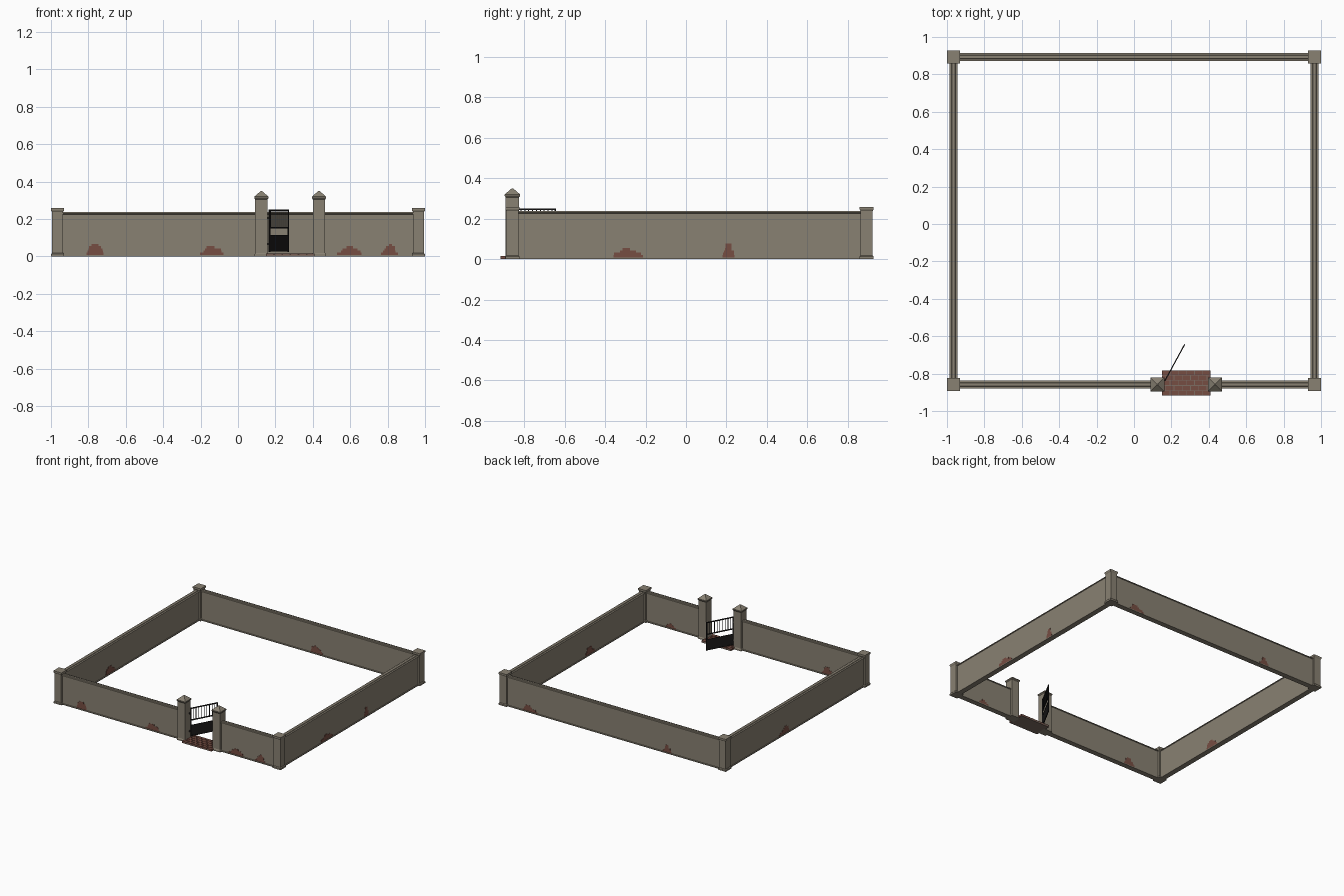
import bpy, bmesh, math, random
from mathutils import Matrix, Vector

if "Cube" in bpy.data.objects:
    bpy.data.objects.remove(bpy.data.objects["Cube"])

random.seed(4)


def material(name, rgb):
    m = bpy.data.materials.new(name)
    m.diffuse_color = (*rgb, 1)
    m.use_nodes = True
    m.node_tree.nodes["Principled BSDF"].inputs["Base Color"].default_value = m.diffuse_color
    return m


STONE = material("stone render", (0.25, 0.22, 0.17))
BRICK = material("red brick", (0.18, 0.075, 0.055))
MORTAR = material("mortar", (0.20, 0.15, 0.12))
IRON = material("black iron", (0.012, 0.011, 0.011))

X, FRONT, BACK = 0.965, -0.858, 0.893      # wall centre lines


def finish(name, bm, mat):
    bmesh.ops.recalc_face_normals(bm, faces=bm.faces)
    me = bpy.data.meshes.new(name)
    bm.to_mesh(me)
    bm.free()
    me.materials.append(mat)
    ob = bpy.data.objects.new(name, me)
    bpy.context.collection.objects.link(ob)
    return ob


def add_box(bm, lo, hi):
    lo, hi = Vector(lo), Vector(hi)
    mat = Matrix.Translation((lo + hi) / 2) @ Matrix.Diagonal((*(hi - lo), 1))
    bmesh.ops.create_cube(bm, size=1, matrix=mat)


def wall(name, a, b):
    """Sweep the plinth, wall and coping section from a to b."""
    half = [(0.021, 0), (0.021, 0.007), (0.017, 0.009), (0.017, 0.225),
            (0.022, 0.227), (0.022, 0.232), (0.010, 0.233), (0.008, 0.237)]
    section = half + [(-s, z) for s, z in reversed(half)]
    a, b = Vector((*a, 0)), Vector((*b, 0))
    side = (b - a).normalized().cross(Vector((0, 0, 1)))
    bm = bmesh.new()
    rings = [[bm.verts.new(p + side * s + Vector((0, 0, z))) for s, z in section]
             for p in (a, b)]
    n = len(section)
    for i in range(n):
        j = (i + 1) % n
        bm.faces.new((rings[0][i], rings[0][j], rings[1][j], rings[1][i]))
    for r in rings:
        bm.faces.new(r)
    finish(name, bm, STONE)


def post(name, x, y, levels):
    """Stack square rings (half width, height) into a pillar."""
    bm = bmesh.new()
    corners = [(-1, -1), (1, -1), (1, 1), (-1, 1)]
    rings = [[bm.verts.new((x + cx * h, y + cy * h, z)) for cx, cy in corners]
             for h, z in levels]
    for r0, r1 in zip(rings, rings[1:]):
        for i in range(4):
            j = (i + 1) % 4
            bm.faces.new((r0[i], r0[j], r1[j], r1[i]))
    bm.faces.new(rings[0])
    bm.faces.new(rings[-1])
    finish(name, bm, STONE)


# Perimeter walls
wall("front_wall_left", (-X, FRONT), (0.11, FRONT))
wall("front_wall_right", (0.45, FRONT), (X, FRONT))
wall("back_wall", (-X, BACK), (X, BACK))
wall("left_wall", (-X, FRONT), (-X, BACK))
wall("right_wall", (X, FRONT), (X, BACK))

# Corner posts with flat caps
corner = [(0.035, 0), (0.035, 0.012), (0.030, 0.018), (0.030, 0.238),
          (0.035, 0.246), (0.035, 0.258)]
for x in (-X, X):
    for y in (FRONT, BACK):
        post("corner_post", x, y, corner)

# Gate posts with pyramid caps
gate_levels = [(0.037, 0), (0.037, 0.012), (0.033, 0.018), (0.033, 0.305),
               (0.038, 0.312), (0.038, 0.320), (0.003, 0.350)]
for x in (0.125, 0.433):
    post("gate_post", x, FRONT, gate_levels)

# Brick step between the gate posts
bm = bmesh.new()
add_box(bm, (0.152, -0.918, 0), (0.408, -0.782, 0.011))
finish("step_bed", bm, MORTAR)
bm = bmesh.new()
rows, pitch, length = 5, 0.028, 0.044
for r in range(rows):
    y0 = -0.92 + r * pitch
    x = 0.15 - (length / 2 if r % 2 else 0)
    while x < 0.41:
        lo, hi = max(x, 0.15), min(x + length - 0.004, 0.41)
        if hi - lo > 0.005:
            add_box(bm, (lo, y0 + 0.002, 0.001), (hi, y0 + pitch - 0.002, 0.016))
        x += length
finish("step_bricks", bm, BRICK)


def brick_patch(centre, width, height, origin, along, out):
    """Ragged courses of exposed brick on a wall face."""
    bm = bmesh.new()
    origin, along, out = (Vector((*v, 0)) for v in (origin, along, out))
    course, z = 0.0115, 0.009
    lo, hi = centre - width / 2, centre + width / 2
    while z < height and hi - lo > 0.012:
        p = origin + along * lo + out * 0.015
        q = origin + along * hi + out * 0.0185
        add_box(bm, [min(u, v) for u, v in zip(p, q)][:2] + [z],
                [max(u, v) for u, v in zip(p, q)][:2] + [z + course])
        z += course
        shrink = width * course / height * 1.1
        lo += random.uniform(0, 1) * shrink
        hi -= random.uniform(0, 1) * shrink
    finish("exposed_brick", bm, BRICK)


# Exposed brick: wall origin, run direction, facing, (centre, width, height)
ex, ey = (1, 0), (0, 1)
patches = [
    ((0, FRONT), ex, (0, -1), [(-0.765, 0.09, 0.066), (-0.14, 0.125, 0.044),
                               (0.595, 0.13, 0.062), (0.81, 0.09, 0.066)]),
    ((0, FRONT), ex, (0, 1), [(0.72, 0.09, 0.055), (-0.66, 0.1, 0.06)]),
    ((0, BACK), ex, (0, 1), [(0.735, 0.13, 0.05), (-0.47, 0.08, 0.06)]),
    ((0, BACK), ex, (0, -1), [(0.08, 0.11, 0.06)]),
    ((X, 0), ey, (1, 0), [(-0.285, 0.145, 0.058), (0.21, 0.06, 0.07)]),
    ((X, 0), ey, (-1, 0), [(-0.15, 0.12, 0.055)]),
    ((-X, 0), ey, (-1, 0), [(0.17, 0.13, 0.058)]),
    ((-X, 0), ey, (1, 0), [(-0.25, 0.12, 0.065)]),
]
for origin, along, out, items in patches:
    for c, w, h in items:
        brick_patch(c, w, h, origin, along, out)

# Iron gate, modelled along x and swung open
L, T = 0.218, 0.003
bm = bmesh.new()
add_box(bm, (0, -0.002, 0.027), (L, 0.002, 0.112))
for z in (0.027, 0.106, 0.150, 0.243):
    add_box(bm, (0, -T, z), (L, T, z + 0.008))
for x in (0, L - 0.007):
    add_box(bm, (x, -T, 0.025), (x + 0.007, T, 0.251))
for i in range(1, 10):
    x = L * i / 10
    add_box(bm, (x - 0.0018, -0.0018, 0.152), (x + 0.0018, 0.0018, 0.247))
gate = finish("iron_gate", bm, IRON)
gate.location = (0.167, -0.835, 0)
gate.rotation_euler.z = math.radians(61.5)

# Hinges on the gate post
bm = bmesh.new()
for z in (0.06, 0.2):
    add_box(bm, (0.155, -0.839, z), (0.169, -0.831, z + 0.012))
finish("gate_hinges", bm, IRON)
